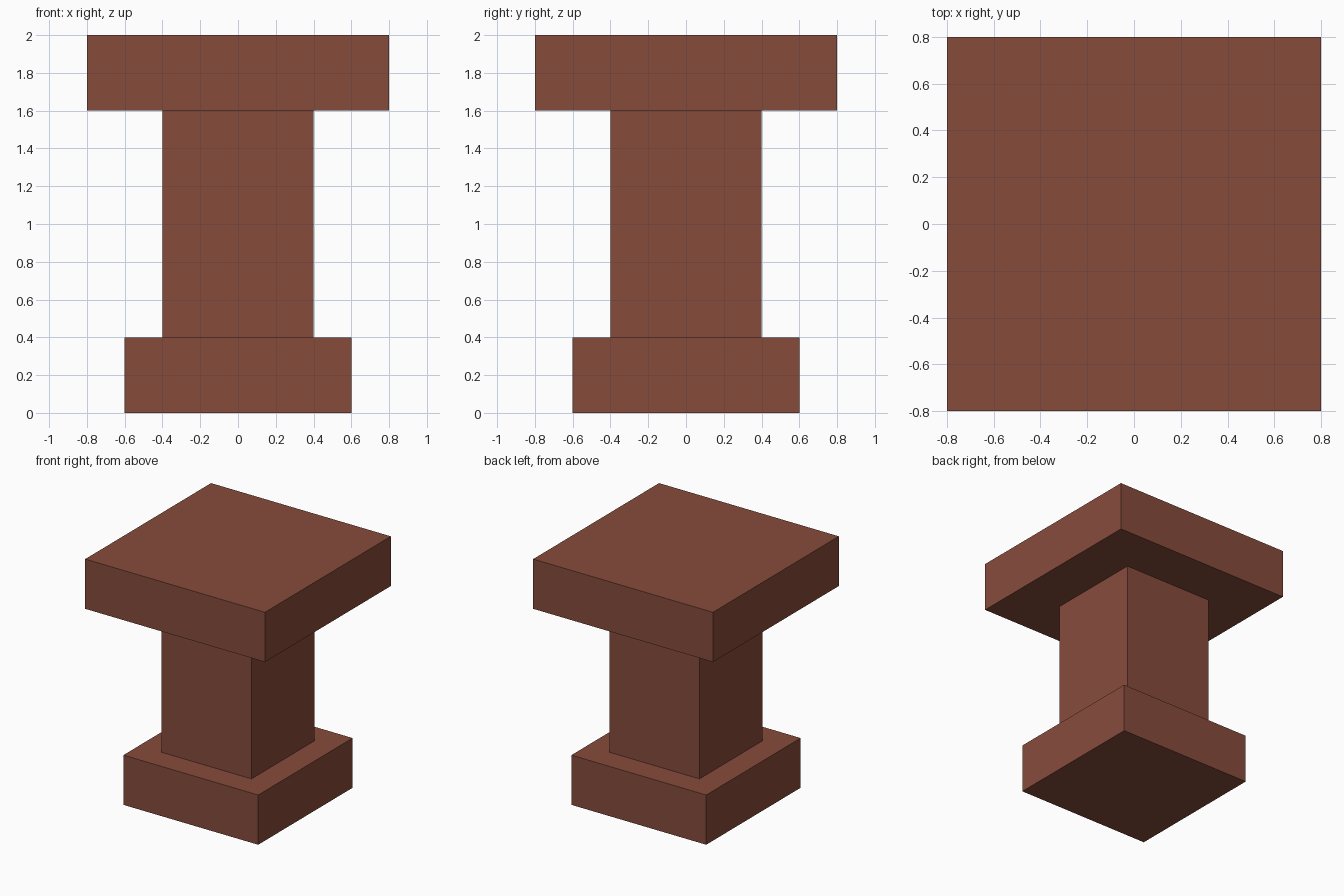
import bpy

if "Cube" in bpy.data.objects:
    bpy.data.objects.remove(bpy.data.objects["Cube"])

# One flat reddish-brown colour
brown = bpy.data.materials.new("reddish_brown")
brown.diffuse_color = (0.24, 0.071, 0.044, 1.0)
brown.use_nodes = True
brown.node_tree.nodes["Principled BSDF"].inputs["Base Color"].default_value = brown.diffuse_color


def block(name, width, bottom, top):
    """Square block centred on the z axis, between two heights."""
    bpy.ops.mesh.primitive_cube_add(size=1, location=(0, 0, 0))
    obj = bpy.context.object
    obj.name = name
    for v in obj.data.vertices:
        v.co.x *= width
        v.co.y *= width
        v.co.z = top if v.co.z > 0 else bottom
    obj.data.materials.append(brown)
    return obj


# Pedestal: base, shaft and wide top slab
block("base", 1.2, 0.0, 0.4)
block("shaft", 0.8, 0.4, 1.6)
block("top_slab", 1.6, 1.6, 2.0)
